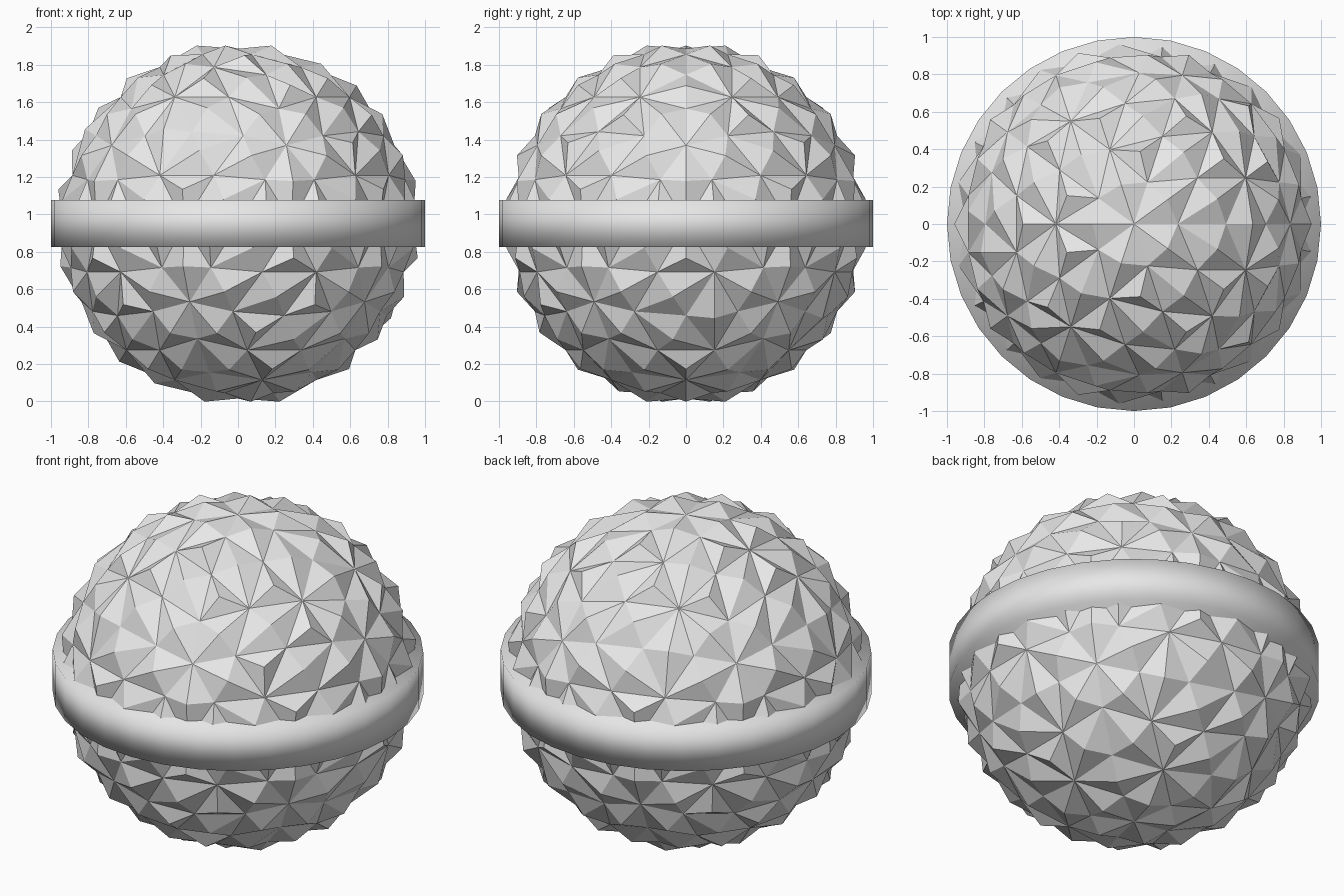
import bpy
import bmesh
import math

cube = bpy.data.objects.get("Cube")
if cube:
    bpy.data.objects.remove(cube, do_unlink=True)

CENTRE_Z = 0.951

# Single plain grey
grey = bpy.data.materials.new("light_grey")
grey.use_nodes = True
grey.diffuse_color = (0.8, 0.8, 0.8, 1)
grey.node_tree.nodes["Principled BSDF"].inputs["Base Color"].default_value = (0.8, 0.8, 0.8, 1)


def add_part(name, bm, smooth):
    """Turn a bmesh into a named object at the model's centre."""
    for face in bm.faces:
        face.smooth = smooth
    mesh = bpy.data.meshes.new(name)
    bm.to_mesh(mesh)
    bm.free()
    mesh.materials.append(grey)
    part = bpy.data.objects.new(name, mesh)
    part.location.z = CENTRE_Z
    bpy.context.collection.objects.link(part)
    return part


# Faceted ball: triangles paired into diamonds, each raised to a low point
bm = bmesh.new()
bmesh.ops.create_icosphere(bm, subdivisions=3, radius=0.935)
bm.normal_update()
bmesh.ops.join_triangles(
    bm, faces=bm.faces[:],
    angle_face_threshold=math.radians(40),
    angle_shape_threshold=math.radians(40))
bm.normal_update()
bmesh.ops.poke(bm, faces=bm.faces[:], offset=0.06, center_mode='MEAN_WEIGHTED')
bm.normal_update()
add_part("faceted_ball", bm, smooth=False)

# Wide belt around the middle, softly shaded over its rims
bm = bmesh.new()
bmesh.ops.create_cone(bm, cap_ends=True, segments=32,
                      radius1=1, radius2=1, depth=0.252)
add_part("belt", bm, smooth=True)
